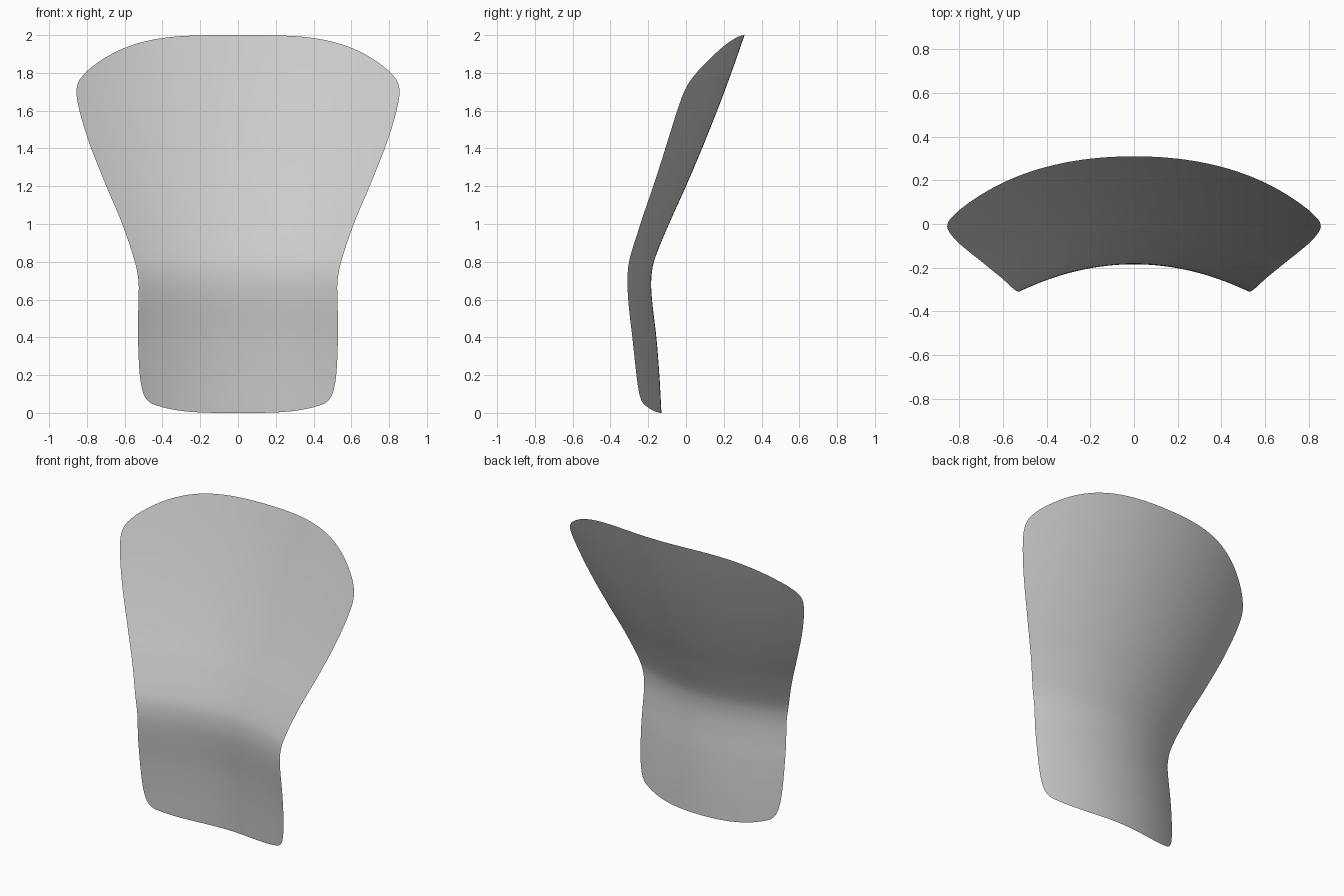
import bpy
import bmesh

cube = bpy.data.objects.get("Cube")
if cube:
    bpy.data.objects.remove(cube, do_unlink=True)

ROWS, COLS = 90, 48
BOW = 3.6  # how squarely the top and bottom edges curve

# Side edge: (height, half width)
EDGE = [(.05, .46), (.075, .487), (.12, .506), (.2, .52), (.35, .528), (.5, .529), (.62, .526),
        (.7, .527), (.8, .546), (1.0, .613), (1.2, .697), (1.4, .777), (1.55, .826),
        (1.65, .85), (1.71, .855), (1.76, .841), (1.81, .8)]
# Centre line: (height, depth)
SPINE = [(0, -.13), (.2, -.141), (.4, -.157), (.6, -.18), (.7, -.184), (.8, -.17),
         (1.0, -.09), (1.2, 0), (1.4, .085), (1.6, .165), (1.8, .24), (2, .31)]
# Sideways curvature: (height, amount)
CURL = [(0, .445), (.7, .452), (1.0, .403), (1.2, .357), (1.4, .322), (1.7, .291), (2, .265)]


def smooth(points, z):
    """Smooth curve through points, evaluated at height z."""
    last = len(points) - 1

    def slope(i):
        a, b = points[max(i - 1, 0)], points[min(i + 1, last)]
        return (b[1] - a[1]) / (b[0] - a[0])

    i = 0
    while i < last - 1 and z > points[i + 1][0]:
        i += 1
    (z0, v0), (z1, v1) = points[i], points[i + 1]
    h = z1 - z0
    t = min(max((z - z0) / h, 0), 1)
    s = 1 - t
    return (v0 * s * s * (1 + 2 * t) + v1 * t * t * (3 - 2 * t)
            + h * t * s * (slope(i) * s - slope(i + 1) * t))


def panel_point(u, t):
    """Point on the panel, u across from -1 to 1 and t upward from 0 to 1."""
    edge_z = EDGE[0][0] + t * (EDGE[-1][0] - EDGE[0][0])
    centre_z = 2 * t
    x = u * smooth(EDGE, edge_z)
    z = centre_z + (edge_z - centre_z) * abs(u) ** BOW
    return x, smooth(SPINE, z) - smooth(CURL, z) * x * x, z


# Curved backrest sheet
bm = bmesh.new()
grid = []
for r in range(ROWS + 1):
    t = r / ROWS
    t = .5 * t + .5 * t * t * (3 - 2 * t)  # closer rows near the ends
    grid.append([bm.verts.new(panel_point(2 * c / COLS - 1, t)) for c in range(COLS + 1)])
for low, high in zip(grid, grid[1:]):
    for c in range(COLS):
        bm.faces.new((low[c], low[c + 1], high[c + 1], high[c]))
mesh = bpy.data.meshes.new("backrest_panel")
bm.to_mesh(mesh)
bm.free()
for face in mesh.polygons:
    face.use_smooth = True

# Plain light grey
grey = bpy.data.materials.new("light_grey")
grey.use_nodes = True
colour = (.6, .6, .6, 1)
grey.diffuse_color = colour
grey.node_tree.nodes["Principled BSDF"].inputs["Base Color"].default_value = colour
mesh.materials.append(grey)

panel = bpy.data.objects.new("backrest_panel", mesh)
bpy.context.collection.objects.link(panel)
